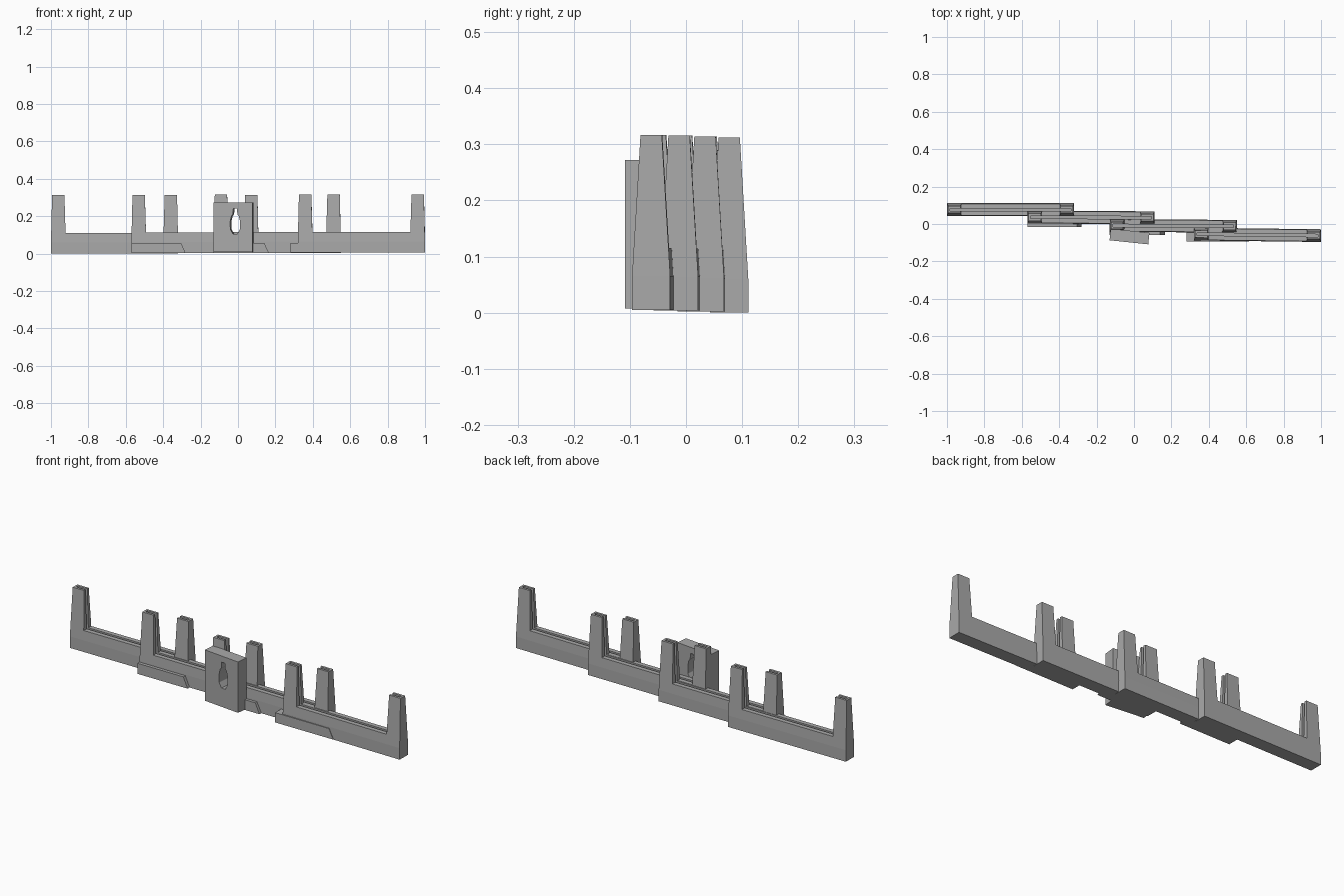
import bpy, bmesh, math
from mathutils import Vector

if "Cube" in bpy.data.objects:
    bpy.data.objects.remove(bpy.data.objects["Cube"])

grey = bpy.data.materials.new("plain grey")
grey.use_nodes = True
grey.diffuse_color = (0.4, 0.4, 0.4, 1)
grey.node_tree.nodes["Principled BSDF"].inputs["Base Color"].default_value = (0.4, 0.4, 0.4, 1)


def prism(name, outline, y0, y1, shape=None):
    """Extrude an x-z outline along y; shape may edit the bmesh."""
    bm = bmesh.new()
    face = bm.faces.new([bm.verts.new((x, y0, z)) for x, z in outline])
    ext = bmesh.ops.extrude_face_region(bm, geom=[face])
    moved = [v for v in ext["geom"] if isinstance(v, bmesh.types.BMVert)]
    bmesh.ops.translate(bm, verts=moved, vec=(0, y1 - y0, 0))
    bmesh.ops.recalc_face_normals(bm, faces=bm.faces)
    if shape:
        shape(bm)
    mesh = bpy.data.meshes.new(name)
    bm.to_mesh(mesh)
    bm.free()
    mesh.materials.append(grey)
    obj = bpy.data.objects.new(name, mesh)
    bpy.context.collection.objects.link(obj)
    return obj


def cut(obj, cutter):
    cutter.hide_render = True
    cutter.hide_viewport = True
    cutter.display_type = 'WIRE'
    mod = obj.modifiers.new("cut", 'BOOLEAN')
    mod.operation = 'DIFFERENCE'
    mod.solver = 'EXACT'
    mod.object = cutter


def mirrored(half):
    return half + [(-x, z) for x, z in reversed(half)]


SPAN, POST, RAIL, TOP, KNEE = 0.34, 0.078, 0.11, 0.312, 0.06


def taper(bm):
    """Upright walls below the knee, leaning inward above it."""
    bmesh.ops.bisect_plane(bm, geom=bm.verts[:] + bm.edges[:] + bm.faces[:],
                           plane_co=(0, 0, KNEE), plane_no=(0, 0, 1))
    for v in bm.verts:
        lean = max(0, (v.co.z - KNEE) / (TOP - KNEE))
        v.co.y = math.copysign(0.034 - 0.015 * lean, v.co.y)


# Four U-shaped slotted holders, each stepped behind the next
holders = [(-0.66, 0.077, 0.0, 0), (-0.23, 0.035, 0.002, -0.2),
           (0.21, -0.01, 0.004, -0.4), (0.66, -0.058, 0.005, -0.7)]
inner = SPAN - POST
for i, (x, y, z, yaw) in enumerate(holders, 1):
    outline = mirrored([(SPAN, 0), (SPAN, KNEE), (SPAN - 0.006, TOP),
                        (inner + 0.006, TOP), (inner, RAIL)])
    frame = prism(f"slotted_holder_{i}", outline, -0.034, 0.034, taper)
    # Groove along the rail and up the inside of both posts
    groove = prism(f"groove_cutter_{i}",
                   [(-SPAN + 0.014, 0.08), (SPAN - 0.014, 0.08),
                    (SPAN - 0.018, 0.4), (-SPAN + 0.018, 0.4)], -0.007, 0.007)
    groove.parent = frame
    cut(frame, groove)
    frame.location = (x, y, z)
    frame.rotation_euler.z = math.radians(yaw)

# Low feet with a slanted end on the front of the lower rails
for name, x0, x1, y0, y1, z in [("foot_2", -0.57, -0.28, -0.015, 0.03, 0.002),
                                ("foot_3", -0.13, 0.165, -0.058, -0.01, 0.004),
                                ("foot_4", 0.28, 0.615, -0.094, -0.04, 0.006)]:
    prism(name, [(x0, z), (x1, z), (x1 - 0.025, 0.057), (x0, 0.057)], y0, y1)

# Hanging block with a keyhole
plate = prism("hanging_block", [(-0.104, 0.007), (0.104, 0.007),
                                (0.104, 0.272), (-0.104, 0.272)], -0.031, 0.031)
keyhole = prism("keyhole_cutter", mirrored([(0.012, 0.105), (0.026, 0.13), (0.027, 0.17),
                                            (0.02, 0.2), (0.012, 0.21), (0.01, 0.24)]),
                -0.1, 0.1)
keyhole.parent = plate
keyhole.location.x = 0.012
cut(plate, keyhole)
plate.location = Vector((-0.024, -0.067, 0))
plate.rotation_euler.z = math.radians(-6)
